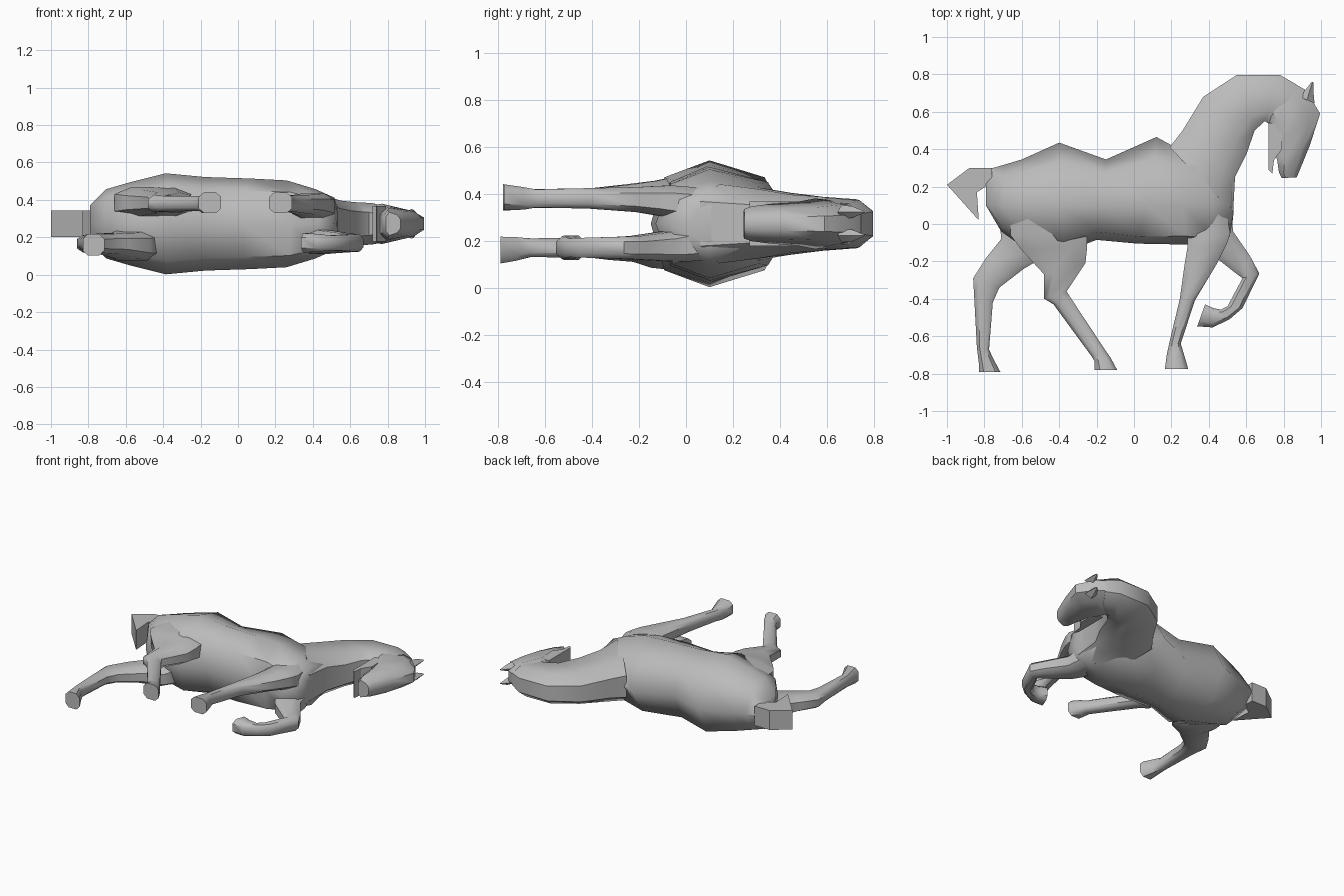
import bpy, bmesh, math
from mathutils import Vector

if "Cube" in bpy.data.objects:
    bpy.data.objects.remove(bpy.data.objects["Cube"], do_unlink=True)

MID = 0.272  # the animal lies on its side, so its plane of symmetry is horizontal

coat = bpy.data.materials.new("plain_grey")
coat.use_nodes = True
coat.diffuse_color = (0.5, 0.5, 0.5, 1)
coat.node_tree.nodes["Principled BSDF"].inputs["Base Color"].default_value = coat.diffuse_color


def finish(name, bm, angle):
    """Turn a bmesh into a shaded object that keeps its hard creases."""
    bmesh.ops.recalc_face_normals(bm, faces=bm.faces)
    mesh = bpy.data.meshes.new(name)
    bm.to_mesh(mesh)
    bm.free()
    mesh.materials.append(coat)
    mesh.shade_smooth()
    mesh.set_sharp_from_angle(angle=math.radians(angle))
    obj = bpy.data.objects.new(name, mesh)
    bpy.context.collection.objects.link(obj)
    return obj


def loft(name, sections, sides=8, flat=True, power=0.9, angle=45, taper=0, widest=None):
    """Skin rings; each spans two silhouette points, with a middle height and half width.
    Taper narrows the second point's side; widest sets the y of the broadest line."""
    bm = bmesh.new()
    rings = []
    phase = math.pi / sides if flat else 0
    grow = 1 / math.cos(phase) ** power

    def rounded(value):
        return math.copysign(abs(value) ** power, value) * grow

    for ax, ay, bx, by, height, half in sections:
        a, b = Vector((ax, ay, height)), Vector((bx, by, height))
        centre, reach = (a + b) / 2, (b - a) / 2
        sag = 0 if widest is None else widest - centre.y
        ring = []
        for i in range(sides):
            turn = math.tau * i / sides + phase
            along, across = rounded(math.cos(turn)), rounded(math.sin(turn))
            shift = Vector((0, sag * math.sin(turn) ** 2, half * across * (1 - taper * along)))
            ring.append(bm.verts.new(centre + reach * along + shift))
        rings.append(ring)
    for low, high in zip(rings, rings[1:]):
        for i in range(sides):
            j = (i + 1) % sides
            bm.faces.new((low[i], low[j], high[j], high[i]))
    bm.faces.new(rings[0])
    bm.faces.new(rings[-1])
    return finish(name, bm, angle)


def slab(name, outline, half):
    """Extrude a side outline equally to both sides of the middle plane."""
    bm = bmesh.new()
    face = bm.faces.new([bm.verts.new((x, y, MID - half)) for x, y in outline])
    grown = bmesh.ops.extrude_face_region(bm, geom=[face])["geom"]
    moved = [v for v in grown if isinstance(v, bmesh.types.BMVert)]
    bmesh.ops.translate(bm, verts=moved, vec=(0, 0, 2 * half))
    return finish(name, bm, 20)


# Barrel of the body, from rump to chest
loft("body", [
    (-.79, .13, -.79, .29, MID, .10),
    (-.71, -.04, -.70, .315, MID, .185),
    (-.57, -.14, -.60, .345, MID, .22),
    (-.37, -.15, -.40, .435, MID, .27),
    (-.20, -.085, -.15, .345, MID, .25),
    (.02, -.105, .12, .465, MID, .242),
    (.28, -.11, .24, .40, MID, .232),
    (.43, -.13, .40, .40, MID, .185),
    (.51, -.07, .52, .30, MID, .14),
    (.53, .03, .535, .20, MID, .08),
], flat=False, power=0.9, angle=55, widest=.10)

# Arched neck with a flat crest
loft("neck", [
    (.53, .06, .19, .41, MID, .16),
    (.54, .25, .26, .50, MID, .14),
    (.60, .37, .37, .68, MID, .118),
    (.645, .50, .55, .797, MID, .11),
    (.70, .55, .78, .797, MID, .105),
    (.74, .52, .87, .745, MID, .09),
], power=0.7, taper=.1)

# Wedge-shaped head, narrow at the forehead and tapering to the muzzle
loft("head", [
    (.72, .55, .79, .79, MID, .09),
    (.725, .50, .92, .715, MID, .095),
    (.735, .42, .995, .59, MID, .08),
    (.765, .345, .94, .42, MID, .075),
    (.775, .275, .885, .285, MID, .065),
    (.79, .245, .87, .25, MID, .055),
], power=0.7, taper=.25)

# Cheek flap below the throat
slab("lower_jaw", [(.72, .54), (.72, .29), (.74, .27),
                   (.748, .34), (.79, .40), (.79, .54)], .095)

# Pair of pointed ears
for label, offset in (("left_ear", .05), ("right_ear", -.05)):
    z = MID + offset
    loft(label, [
        (.885, .68, .965, .645, z, .03),
        (.915, .715, .96, .70, z, .025),
        (.95, .76, .96, .757, z, .004),
    ], sides=4, flat=False)

# Short bent tail
slab("tail", [(-.76, .30), (-.88, .30), (-1, .21),
              (-.83, .02), (-.84, .17), (-.76, .22)], .07)

# Legs run from inside the body down to the hoof
loft("trailing_hind_leg", [
    (-.72, .14, -.44, .12, .19, .09),
    (-.715, -.02, -.42, -.07, .16, .085),
    (-.71, -.08, -.47, -.17, .155, .07),
    (-.79, -.18, -.59, -.24, .165, .055),
    (-.86, -.29, -.72, -.34, .165, .047),
    (-.855, -.38, -.755, -.42, .17, .042),
    (-.84, -.66, -.775, -.67, .17, .04),
    (-.83, -.74, -.755, -.715, .165, .05),
    (-.83, -.79, -.715, -.79, .16, .057),
], power=0.7)

loft("leading_hind_leg", [
    (-.66, .14, -.30, .12, .37, .10),
    (-.66, -.06, -.25, -.05, .385, .085),
    (-.60, -.14, -.25, -.12, .385, .07),
    (-.48, -.27, -.26, -.21, .385, .055),
    (-.48, -.40, -.36, -.36, .38, .045),
    (-.43, -.43, -.335, -.40, .38, .042),
    (-.225, -.71, -.15, -.68, .38, .04),
    (-.21, -.735, -.125, -.715, .38, .05),
    (-.21, -.78, -.09, -.78, .385, .056),
], power=0.7)

loft("standing_front_leg", [
    (.31, .12, .48, .14, .35, .07),
    (.285, -.08, .515, -.05, .365, .07),
    (.285, -.13, .495, -.11, .37, .063),
    (.27, -.22, .445, -.21, .375, .053),
    (.245, -.40, .325, -.41, .38, .044),
    (.19, -.63, .25, -.64, .38, .038),
    (.175, -.70, .265, -.69, .38, .048),
    (.165, -.775, .29, -.775, .385, .055),
], power=0.7)

loft("raised_front_leg", [
    (.33, .12, .49, .14, .19, .07),
    (.35, -.07, .525, .01, .18, .07),
    (.40, -.15, .53, -.04, .175, .062),
    (.54, -.26, .62, -.17, .17, .05),
    (.58, -.29, .67, -.265, .17, .047),
    (.50, -.44, .58, -.45, .17, .042),
    (.465, -.458, .51, -.51, .17, .04),
    (.425, -.45, .42, -.553, .17, .048),
    (.38, -.43, .338, -.547, .17, .052),
], power=0.7)
